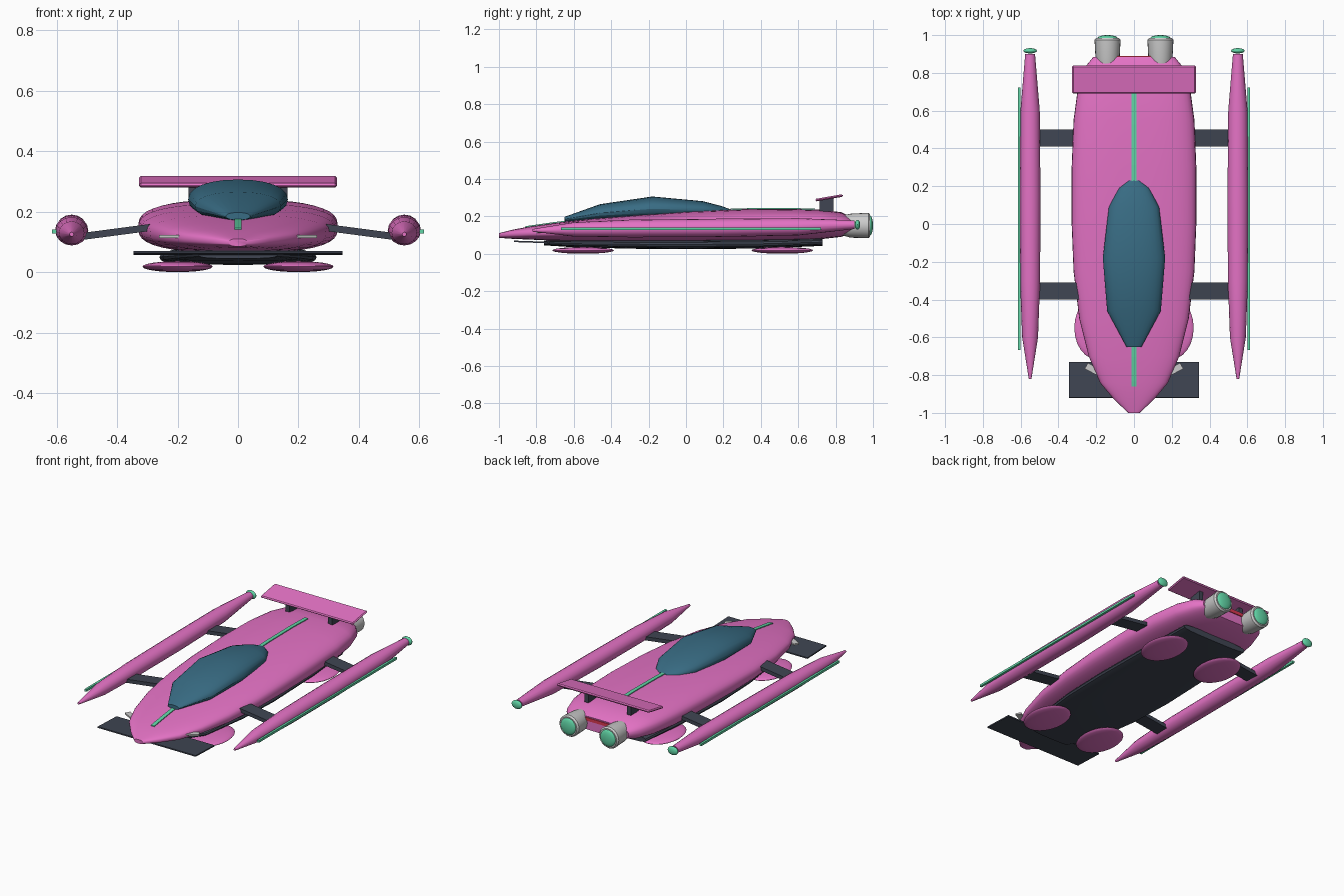
import bpy, math
from mathutils import Vector

if "Cube" in bpy.data.objects:
    bpy.data.objects.remove(bpy.data.objects["Cube"])


def material(name, r, g, b):
    m = bpy.data.materials.new(name)
    m.diffuse_color = (r, g, b, 1)
    m.use_nodes = True
    m.node_tree.nodes["Principled BSDF"].inputs["Base Color"].default_value = m.diffuse_color
    return m


PINK = material("pink_paint", 0.78, 0.17, 0.56)
DARK = material("dark_trim", 0.05, 0.06, 0.085)
GLASS = material("tinted_glass", 0.04, 0.15, 0.23)
GREEN = material("green_glow", 0.12, 0.66, 0.38)
RED = material("red_light", 0.7, 0.04, 0.08)
WHITE = material("white_light", 0.85, 0.88, 0.85)


def make(name, verts, faces, mat, smooth=0):
    me = bpy.data.meshes.new(name)
    me.from_pydata(verts, [], faces)
    ob = bpy.data.objects.new(name, me)
    bpy.context.collection.objects.link(ob)
    if mat:
        me.materials.append(mat)
    if smooth:
        bpy.ops.object.select_all(action='DESELECT')
        ob.select_set(True)
        bpy.context.view_layer.objects.active = ob
        bpy.ops.object.shade_smooth_by_angle(angle=math.radians(smooth))
    return ob


def loft(name, stations, mat, n=24, power=2.0, x=0, smooth=35):
    """Superellipse rings along y; station = (y, half width, z low, z high)."""
    verts, faces = [], []
    for y, w, lo, hi in stations:
        for i in range(n):
            a = 2 * math.pi * i / n
            c, s = math.cos(a), math.sin(a)
            verts.append((x + w * math.copysign(abs(c) ** (2 / power), c), y,
                          (lo + hi) / 2 + (hi - lo) / 2 * math.copysign(abs(s) ** (2 / power), s)))
    for r in range(len(stations) - 1):
        for i in range(n):
            a, b = r * n + i, r * n + (i + 1) % n
            faces.append((a, b, b + n, a + n))
    faces.append(tuple(reversed(range(n))))
    faces.append(tuple(range(len(verts) - n, len(verts))))
    # rings run counter-clockwise seen from the front, so flip to face outward
    return make(name, verts, [f[::-1] for f in faces], mat, smooth)


def box(name, loc, size, mat, rot=(0, 0, 0), bevel=0):
    bpy.ops.mesh.primitive_cube_add(size=1, location=loc, rotation=rot)
    ob = bpy.context.object
    ob.name = name
    ob.scale = size
    bpy.ops.object.transform_apply(location=False, rotation=False, scale=True)
    ob.data.materials.append(mat)
    if bevel:
        m = ob.modifiers.new("bevel", 'BEVEL')
        m.width = bevel
        m.segments = 1
    return ob


def ellipsoid(name, loc, size, mat):
    bpy.ops.mesh.primitive_uv_sphere_add(segments=24, ring_count=12, location=loc)
    ob = bpy.context.object
    ob.name = name
    ob.scale = size
    bpy.ops.object.transform_apply(location=False, rotation=False, scale=True)
    ob.data.materials.append(mat)
    bpy.ops.object.shade_smooth_by_angle(angle=math.radians(35))
    return ob


# Main hull
hull = [(-1.0, .03, .085, .11), (-.93, .105, .08, .128), (-.84, .18, .076, .145),
        (-.70, .24, .07, .165), (-.50, .29, .066, .188), (-.25, .32, .064, .209),
        (.0, .33, .064, .226), (.3, .33, .066, .238), (.55, .32, .07, .24),
        (.72, .297, .078, .235), (.83, .26, .09, .222), (.885, .215, .11, .195)]
loft("hull", hull, PINK, n=40, power=2.7, smooth=50)


def hull_top(y):
    for a, b in zip(hull, hull[1:]):
        if a[0] <= y <= b[0]:
            return a[3] + (b[3] - a[3]) * (y - a[0]) / (b[0] - a[0])


# Centre stripes following the hull top
def stripe(name, y0, y1, steps=10):
    verts, faces = [], []
    for i in range(steps + 1):
        y = y0 + (y1 - y0) * i / steps
        z = hull_top(y)
        verts += [(-.012, y, z - .01), (.012, y, z - .01), (.012, y, z + .005), (-.012, y, z + .005)]
    for i in range(steps):
        for k in range(4):
            a, b = 4 * i + k, 4 * i + (k + 1) % 4
            faces.append((a, a + 4, b + 4, b))
    e = 4 * steps
    faces += [(0, 1, 2, 3), (e + 3, e + 2, e + 1, e)]
    ob = make(name, verts, [f if j >= 4 * steps else f[::-1] for j, f in enumerate(faces)], GREEN)
    return ob


stripe("front_stripe", -.86, -.6)
stripe("rear_stripe", .15, .69)

# Canopy
loft("canopy", [(-.65, .04, .172, .197), (-.46, .142, .17, .265), (-.18, .165, .175, .306),
                (.09, .133, .185, .281), (.19, .08, .2, .255), (.23, .03, .215, .24)],
     GLASS, n=24, power=2.2, smooth=30)

# Undertray and front splitter
loft("undertray", [(-.76, .13, .045, .07), (-.62, .21, .036, .072), (-.3, .25, .027, .075),
                   (.0, .26, .024, .075), (.4, .25, .028, .078), (.73, .23, .042, .082)],
     DARK, n=24, power=3.2)
box("front_splitter", (0, -.825, .063), (.69, .19, .008), DARK, rot=(math.radians(-2), 0, 0))

# Rear wing and tail light
box("rear_wing", (0, .765, .299), (.655, .15, .014), PINK, rot=(math.radians(10), 0, 0), bevel=.006)
box("tail_light", (0, .88, .178), (.34, .02, .02), RED)

for s, side in ((-1, "left"), (1, "right")):
    # Outrigger pods with glowing tips and side strips
    loft(side + "_pod", [(-.82, .007, .118, .132), (-.6, .042, .092, .168), (-.3, .053, .088, .182),
                         (.15, .055, .089, .187), (.6, .051, .098, .19), (.9, .026, .132, .178)],
         PINK, n=16, x=s * .55)
    ellipsoid(side + "_pod_glow", (s * .55, .917, .155), (.036, .014, .027), GREEN)
    box(side + "_pod_strip", (s * .608, .028, .134), (.014, 1.39, .014), GREEN)
    # Struts
    for y, end in ((-.355, "front"), (.455, "rear")):
        box(f"{side}_{end}_strut", (s * .40, y, .133), (.25, .09, .023), DARK,
            rot=(0, s * math.radians(7.5), 0))
    # Hover pads
    for y, end in ((-.55, "front"), (.515, "rear")):
        ellipsoid(f"{side}_{end}_hover_pad", (s * .2, y, .018), (.116, .165, .018), PINK)
    # Wing posts
    box(side + "_wing_post", (s * .15, .752, .262), (.028, .075, .07), DARK)
    # Headlights
    box(side + "_headlight", (s * .213, -.772, .117), (.09, .035, .01), WHITE,
        rot=(0, 0, s * math.radians(28)))
    # Engine nozzles
    loft(side + "_engine", [(.83, .052, .1, .204), (.88, .064, .086, .214), (.975, .069, .083, .219),
                            (.985, .06, .091, .211)], None, n=24, x=s * .14)
    ellipsoid(side + "_engine_glow", (s * .14, .984, .151), (.053, .016, .053), GREEN)
